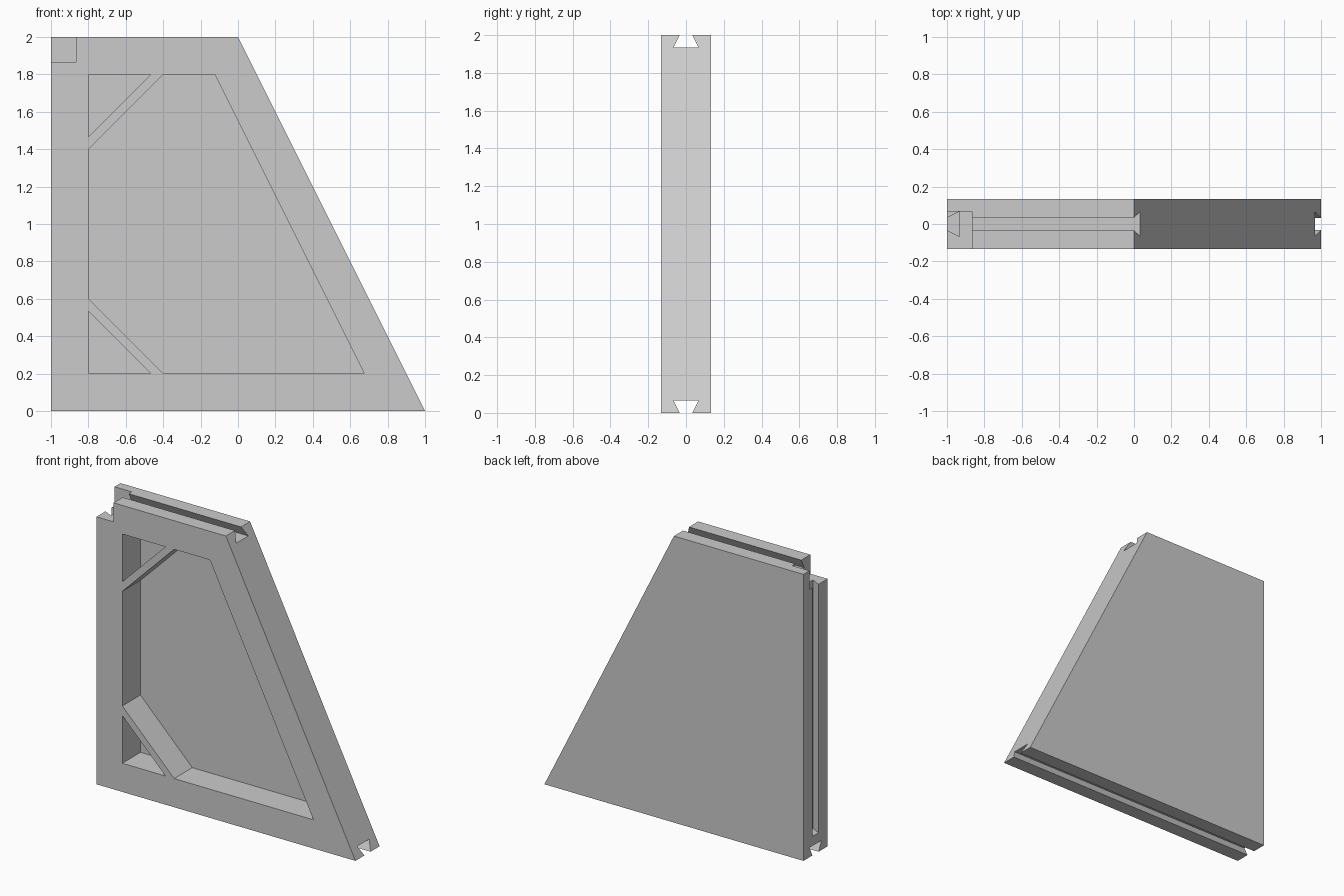
import bpy, bmesh
from mathutils import Vector

cube = bpy.data.objects.get("Cube")
if cube:
    bpy.data.objects.remove(cube, do_unlink=True)

grey = bpy.data.materials.new("plain grey")
grey.use_nodes = True
colour = (0.6, 0.6, 0.6, 1)
grey.diffuse_color = colour
grey.node_tree.nodes["Principled BSDF"].inputs["Base Color"].default_value = colour

HALF = 0.1333          # half the panel thickness
FLOOR = HALF - 0.0667  # y of the pocket floor
OVER = 0.05            # cutter overshoot


def prism(name, points, sweep):
    """Solid made by sweeping a polygon of 3D points along a vector."""
    bm = bmesh.new()
    face = bm.faces.new([bm.verts.new(p) for p in points])
    moved = bmesh.ops.extrude_face_region(bm, geom=[face])["geom"]
    verts = [g for g in moved if isinstance(g, bmesh.types.BMVert)]
    bmesh.ops.translate(bm, verts=verts, vec=Vector(sweep))
    bmesh.ops.recalc_face_normals(bm, faces=bm.faces)
    mesh = bpy.data.meshes.new(name)
    bm.to_mesh(mesh)
    bm.free()
    mesh.materials.append(grey)
    obj = bpy.data.objects.new(name, mesh)
    bpy.context.collection.objects.link(obj)
    return obj


def plate(name, outline, y0, y1):
    return prism(name, [(x, y0, z) for x, z in outline], (0, y1 - y0, 0))


def cut(body, cutter):
    cutter.hide_render = True
    mod = body.modifiers.new(cutter.name, "BOOLEAN")
    mod.operation = "DIFFERENCE"
    mod.solver = "EXACT"
    mod.object = cutter
    bpy.context.view_layer.objects.active = body
    bpy.ops.object.modifier_apply(modifier=mod.name)
    bpy.data.objects.remove(cutter, do_unlink=True)


def dovetail(name, start, inward, sweep):
    """Undercut groove: (width, depth) profile, narrow at the surface."""
    half = [(0.0333, -OVER), (0.0333, 0), (0.0667, 0.0667)]
    profile = half + [(-w, d) for w, d in reversed(half)]
    points = [Vector(start) + Vector((0, w, 0)) + Vector(inward) * d
              for w, d in profile]
    return prism(name, points, sweep)


# Panel with one sloping edge
panel = plate("panel", [(-1, 0), (1, 0), (0, 2), (-1, 2)], -HALF, HALF)

# Front pockets, leaving a rim and two diagonal braces
pockets = {
    "main_pocket": [(-0.8, 0.6), (-0.4, 0.2), (0.676, 0.2),
                    (-0.124, 1.8), (-0.4, 1.8), (-0.8, 1.4)],
    "upper_corner_pocket": [(-0.8, 1.467), (-0.467, 1.8), (-0.8, 1.8)],
    "lower_corner_pocket": [(-0.8, 0.533), (-0.467, 0.2), (-0.8, 0.2)],
    "corner_notch": [(-1 - OVER, 1.867), (-0.867, 1.867),
                     (-0.867, 2 + OVER), (-1 - OVER, 2 + OVER)],
}
for name, outline in pockets.items():
    cut(panel, plate(name, outline, -HALF - OVER, FLOOR))

# Dovetail grooves along the top, bottom and upright edges
cut(panel, dovetail("top_groove", (-0.9, 0, 2), (0, 0, -1), (1.1, 0, 0)))
cut(panel, dovetail("bottom_groove", (-1.1, 0, 0), (0, 0, 1), (2.2, 0, 0)))
cut(panel, dovetail("upright_groove", (-1, 0, 0.133), (1, 0, 0), (0, 0, 1.76)))
